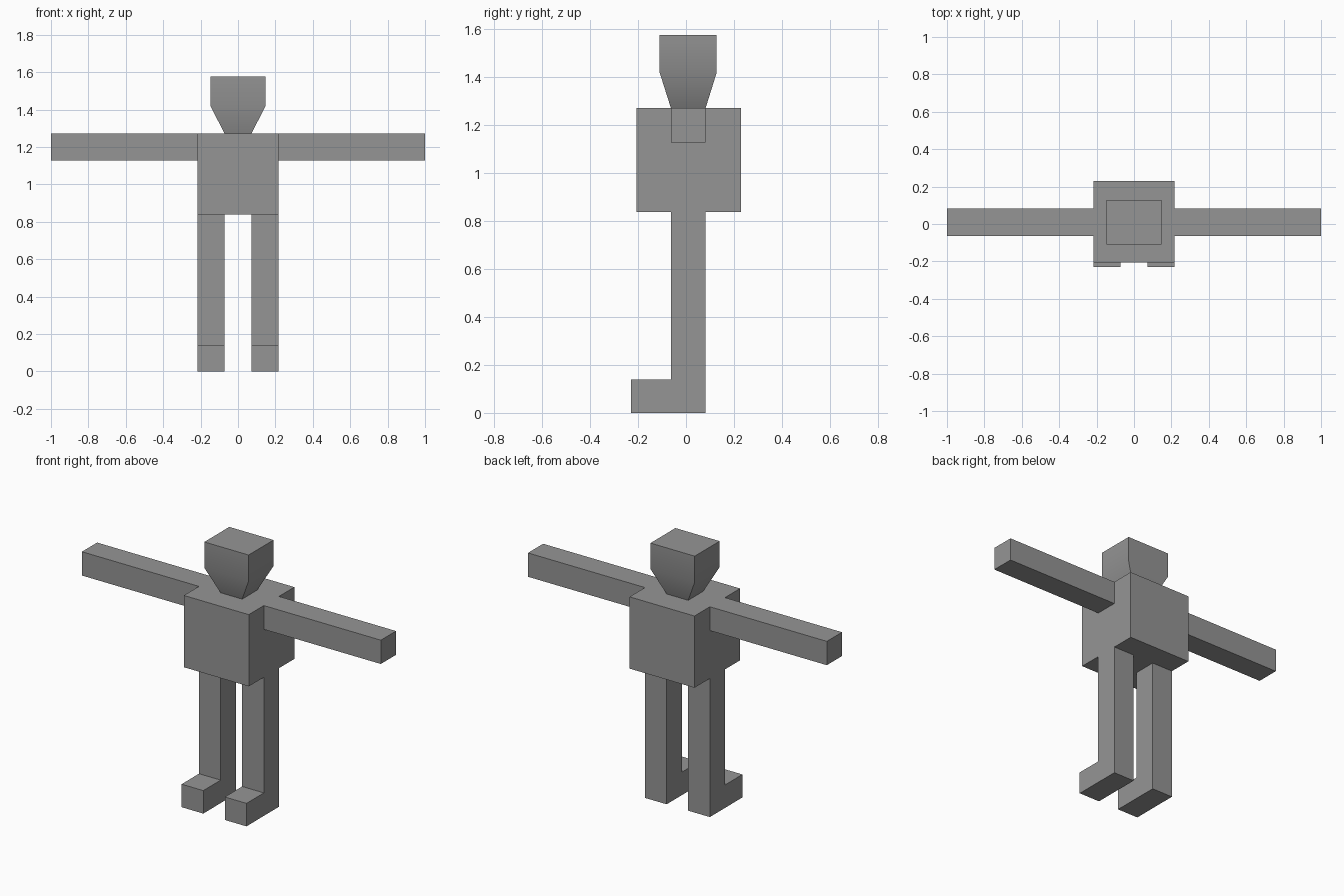
import bpy, bmesh

if "Cube" in bpy.data.objects:
    bpy.data.objects.remove(bpy.data.objects["Cube"])

grey = bpy.data.materials.new("grey")
grey.diffuse_color = (0.3, 0.3, 0.3, 1)
grey.use_nodes = True
grey.node_tree.nodes["Principled BSDF"].inputs["Base Color"].default_value = grey.diffuse_color


def loft(name, rings, caps=(True, True)):
    """Stack rectangular rings (x0, x1, y0, y1, z) into a solid."""
    bm = bmesh.new()
    loops = [[bm.verts.new(p) for p in ((x0, y0, z), (x1, y0, z), (x1, y1, z), (x0, y1, z))]
             for x0, x1, y0, y1, z in rings]
    for a, b in zip(loops, loops[1:]):
        for i in range(4):
            j = (i + 1) % 4
            bm.faces.new((a[i], a[j], b[j], b[i]))
    if caps[0]:
        bm.faces.new(loops[0][::-1])
    if caps[1]:
        bm.faces.new(loops[-1])
    return finish(name, bm)


def extrude_x(name, outline, x0, x1, open_side=None):
    """Extrude a (y, z) outline along x, counter-clockwise seen from +x."""
    bm = bmesh.new()
    a = [bm.verts.new((x0, y, z)) for y, z in outline]
    b = [bm.verts.new((x1, y, z)) for y, z in outline]
    n = len(outline)
    for i in range(n):
        if i != open_side:
            j = (i + 1) % n
            bm.faces.new((a[i], a[j], b[j], b[i]))
    bm.faces.new(a[::-1])
    bm.faces.new(b)
    return finish(name, bm)


def finish(name, bm):
    mesh = bpy.data.meshes.new(name)
    bm.to_mesh(mesh)
    bm.free()
    mesh.materials.append(grey)
    obj = bpy.data.objects.new(name, mesh)
    bpy.context.collection.objects.link(obj)
    return obj


# Shared measurements
BACK, FRONT = 0.082, -0.063
HIP, SHOULDER = 0.838, 1.272
OUTER, INNER = 0.217, 0.072

# Torso
loft("torso", [(-OUTER, OUTER, -0.207, 0.229, z) for z in (HIP, SHOULDER)])

# Head tapering to the neck, with a softly shaded jaw
head = loft("head", [(-INNER, INNER, FRONT, BACK, SHOULDER),
                     (-0.148, 0.148, -0.11, 0.128, 1.42),
                     (-0.148, 0.148, -0.11, 0.128, 1.577)], caps=(False, True))
bpy.context.view_layer.objects.active = head
head.select_set(True)
bpy.ops.object.shade_smooth_by_angle()

# Arms and legs, the legs with forward feet
arm = [(FRONT, 1.128), (BACK, 1.128), (BACK, SHOULDER), (FRONT, SHOULDER)]
leg = [(-0.229, 0), (BACK, 0), (BACK, HIP), (FRONT, HIP), (FRONT, 0.139), (-0.229, 0.139)]
for side, s in (("left", 1), ("right", -1)):
    extrude_x(side + "_arm", arm, *sorted((s * OUTER, s * 1.0)))
    extrude_x(side + "_leg", leg, *sorted((s * INNER, s * OUTER)), open_side=2)
